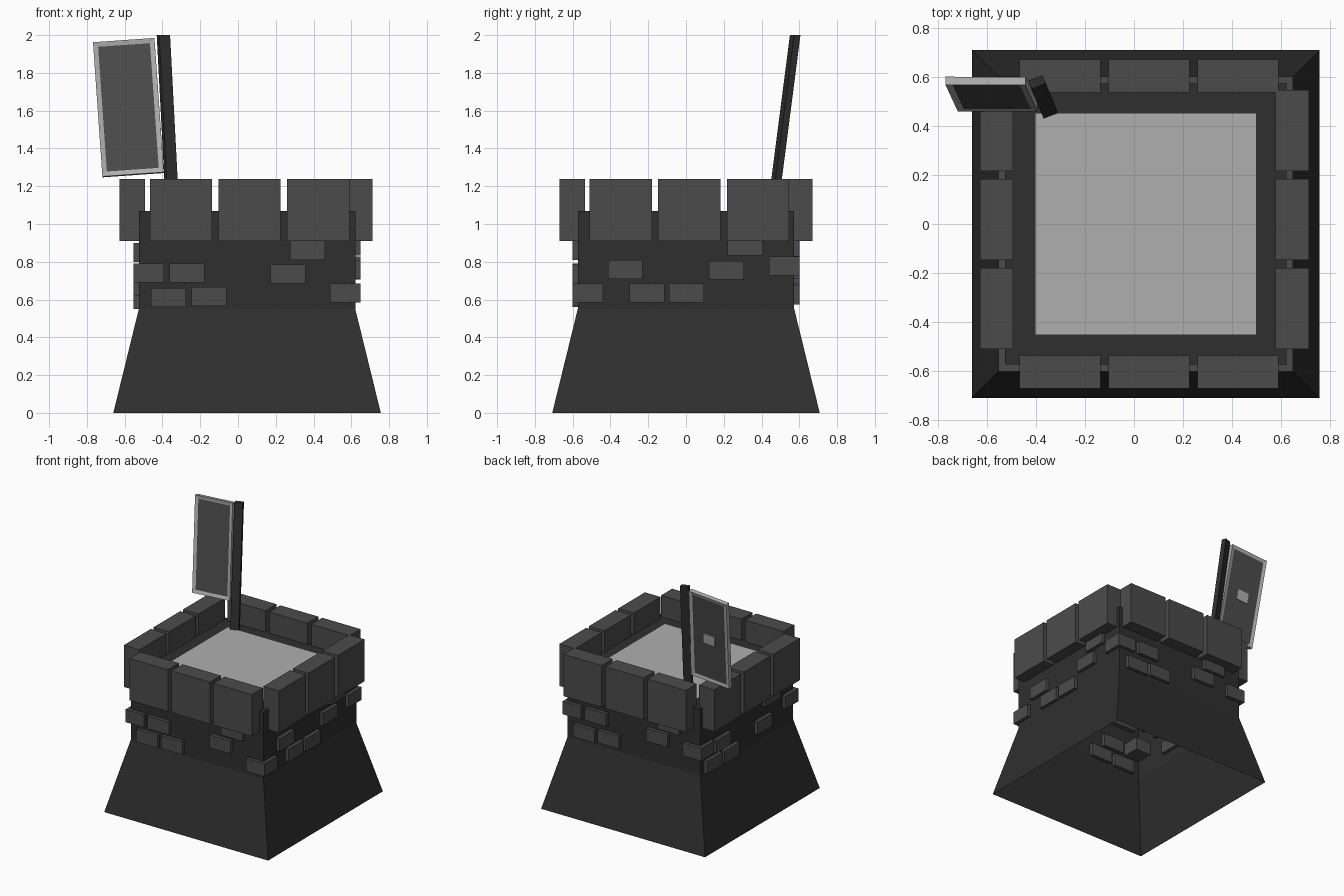
import bpy, bmesh, math
from mathutils import Matrix, Vector

if "Cube" in bpy.data.objects:
    bpy.data.objects.remove(bpy.data.objects["Cube"])

CX = 0.048          # tower centre in x
WALL = 0.573        # half width of the upright wall


def material(name, v):
    m = bpy.data.materials.new(name)
    m.diffuse_color = (v, v, v, 1)
    m.use_nodes = True
    m.node_tree.nodes["Principled BSDF"].inputs["Base Color"].default_value = m.diffuse_color
    return m


DARK = material("dark_stone", 0.028)
STONE = material("grey_stone", 0.071)
LIGHT = material("light_grey", 0.43)


def finish(bm, name, *mats):
    me = bpy.data.meshes.new(name)
    bm.normal_update()
    bm.to_mesh(me)
    bm.free()
    for m in mats:
        me.materials.append(m)
    ob = bpy.data.objects.new(name, me)
    bpy.context.collection.objects.link(ob)
    return ob


def add_box(bm, lo, hi, mat=Matrix()):
    """Add an axis-aligned box between two corners, then transform it."""
    lo, hi = Vector(lo), Vector(hi)
    m = mat @ Matrix.Translation((lo + hi) / 2) @ Matrix.Diagonal((*(hi - lo), 1))
    return bmesh.ops.create_cube(bm, size=1, matrix=m)["verts"]


# Tower shell: flared base, upright wall, flat rim, open underneath
bm = bmesh.new()
rings = []
for h, z in [(0.708, 0), (WALL, 0.55), (WALL, 1.07), (0.45, 1.07)]:
    rings.append([bm.verts.new((CX + sx * h, sy * h, z))
                  for sx, sy in ((-1, -1), (1, -1), (1, 1), (-1, 1))])
for a, b in zip(rings, rings[1:]):
    for i in range(4):
        j = (i + 1) % 4
        bm.faces.new((a[i], a[j], b[j], b[i]))
finish(bm, "tower_wall", DARK)

# Light floor inside the rim
bm = bmesh.new()
bmesh.ops.create_grid(bm, x_segments=1, y_segments=1, size=0.45,
                      matrix=Matrix.Translation((CX, 0, 1.07)))
finish(bm, "tower_floor", LIGHT)

# Battlements: three blocks on each side
bm = bmesh.new()
IN, OUT = 0.535, 0.67
for s in (-1, 1):
    a, b = sorted((s * IN, s * OUT))
    for k in (-1, 0, 1):
        x, y = 0.061 + 0.363 * k, 0.018 + 0.363 * k
        add_box(bm, (x - 0.165, a, 0.91), (x + 0.165, b, 1.237))
        add_box(bm, (CX - 0.006 + a, y - 0.165, 0.91), (CX - 0.006 + b, y + 0.165, 1.237))
finish(bm, "battlements", STONE)

# Scattered wall bricks: (start along wall, bottom z) per side
bm = bmesh.new()
L, H, P = 0.185, 0.1, 0.027
front = [(-0.362, 0.69), (-0.46, 0.56), (-0.246, 0.567), (0.172, 0.685), (0.275, 0.81)]
back = [(0.27, 0.73), (0.37, 0.575), (0.16, 0.585), (-0.26, 0.71), (-0.36, 0.83)]
right = [(-0.3, 0.585), (-0.09, 0.585), (-0.414, 0.71), (0.122, 0.705), (0.22, 0.832)]
left = [(0.34, 0.55), (0.13, 0.55), (0.23, 0.67), (-0.28, 0.62), (-0.38, 0.8)]
for s, row in ((-1, front), (1, back)):
    for x, z in row:
        add_box(bm, (x, s * WALL - P, z), (x + L, s * WALL + P, z + H))
for s, row in ((-1, left), (1, right)):
    for y, z in row:
        x = CX + s * WALL
        add_box(bm, (x - P, y, z), (x + P, y + L, z + H))
# Corner bricks
for sx, sy, z in ((-1, -1, 0.69), (1, -1, 0.585), (1, 1, 0.727), (-1, 1, 0.68)):
    x, y = CX + sx * 0.52, sy * 0.52
    add_box(bm, (x - 0.08, y - 0.08, z), (x + 0.08, y + 0.08, z + H))
finish(bm, "wall_bricks", STONE)

# Leaning post: rectangle swept between foot and top
bm = bmesh.new()
verts = add_box(bm, (-0.031, -0.018, 0), (0.031, 0.018, 1),
                Matrix.Rotation(math.radians(21), 4, 'Z'))
foot, top = Vector((-0.346, 0.458, 1.07)), Vector((-0.395, 0.578, 2.0))
for v in verts:
    p = foot.lerp(top, v.co.z)
    v.co = Vector((v.co.x + p.x, v.co.y + p.y, p.z))
finish(bm, "leaning_post", DARK)

# Tilted sign board: light frame with dark inset panels on both sides
up = Vector((-0.05, 0.108, 0.714)).normalized()
across = Vector((0.995, 0, 0.09))
across = (across - up * across.dot(up)).normalized()
deep = up.cross(across)
tilt = Matrix((across, deep, up)).transposed().to_4x4()
tilt.translation = (-0.58, 0.529, 1.616)
bm = bmesh.new()
add_box(bm, (-0.163, -0.017, -0.36), (0.163, 0.017, 0.36))
bm.normal_update()
panels = [f for f in bm.faces if abs(f.normal.y) > 0.9]
bmesh.ops.inset_individual(bm, faces=panels, thickness=0.036, depth=-0.006)
for f in panels:
    f.material_index = 1
bm.transform(tilt)
finish(bm, "sign_board", LIGHT, STONE)

# Small plate on the back of the sign
bm = bmesh.new()
add_box(bm, (-0.05, 0.011, -0.04), (0.05, 0.019, 0.04), tilt)
finish(bm, "sign_back_plate", LIGHT)
